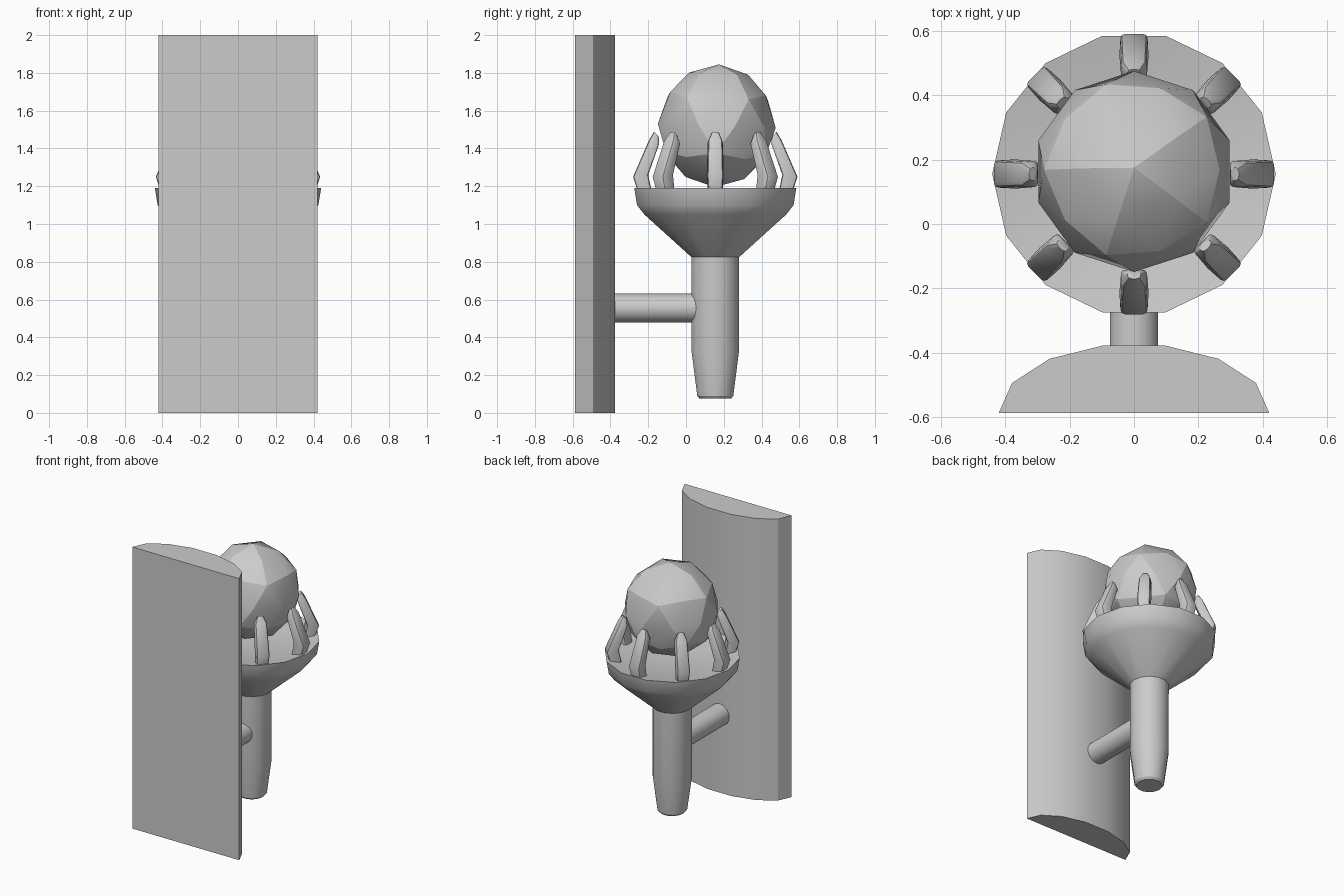
import bpy, bmesh
from math import pi, sin, cos, radians
from mathutils import Matrix, Vector

if "Cube" in bpy.data.objects:
    bpy.data.objects.remove(bpy.data.objects["Cube"])

SIDES = 14
CY = 0.155          # y of the torch axis


def finish(name, bm, smooth_angle=30):
    bmesh.ops.recalc_face_normals(bm, faces=bm.faces[:])
    me = bpy.data.meshes.new(name)
    bm.to_mesh(me)
    bm.free()
    ob = bpy.data.objects.new(name, me)
    bpy.context.collection.objects.link(ob)
    if smooth_angle:
        bpy.ops.object.select_all(action='DESELECT')
        ob.select_set(True)
        bpy.context.view_layer.objects.active = ob
        bpy.ops.object.shade_smooth_by_angle(angle=radians(smooth_angle))
    return ob


def loft(bm, rings):
    for a, b in zip(rings, rings[1:]):
        n = len(a)
        for i in range(n):
            j = (i + 1) % n
            bm.faces.new((a[i], a[j], b[j], b[i]))
    bm.faces.new(rings[0][::-1])
    bm.faces.new(rings[-1])


def lathe(name, profile):
    bm = bmesh.new()
    rings = [[bm.verts.new((r * cos(2 * pi * i / SIDES), CY + r * sin(2 * pi * i / SIDES), z))
              for i in range(SIDES)] for r, z in profile]
    loft(bm, rings)
    return finish(name, bm)


# Wall plate: half of a flattened 14-gon, extruded upward
bm = bmesh.new()
half = [(0.42 * cos(2 * pi * i / SIDES), -0.587 + 0.216 * sin(2 * pi * i / SIDES))
        for i in range(SIDES // 2 + 1)]
loft(bm, [[bm.verts.new((x, y, z)) for x, y in half] for z in (0, 2)])
finish("wall_plate", bm)

# Support arm between plate and handle
bm = bmesh.new()
bmesh.ops.create_cone(bm, cap_ends=True, segments=SIDES, radius1=0.077, radius2=0.077, depth=0.50,
                      matrix=Matrix.Translation((0, -0.15, 0.555)) @ Matrix.Rotation(pi / 2, 4, 'X'))
finish("support_arm", bm)

# Tapered handle and shallow cup
lathe("handle", [(0.085, 0.075), (0.098, 0.09), (0.128, 0.32), (0.13, 0.85)])
lathe("cup", [(0.13, 0.825), (0.385, 1.05), (0.425, 1.10), (0.44, 1.19), (0.26, 1.155), (0.10, 1.14)])

# Faceted globe: original icosahedron edges stay sharp
bm = bmesh.new()
bmesh.ops.create_icosphere(bm, subdivisions=2, radius=1)
for f in bm.faces:
    f.smooth = True
for e in bm.edges:
    e.smooth = not any(len(v.link_edges) == 5 for v in e.verts)
bm.transform(Matrix.Translation((0, 0.163, 1.52)) @ Matrix.Rotation(radians(-2), 4, 'X')
             @ Matrix.Rotation(pi, 4, 'Z') @ Matrix.Diagonal((0.312, 0.312, 0.325, 1)))
finish("globe", bm, None)

# Eight bent claws: (inner r, inner z, outer r, outer z, half width)
sections = [(0.330, 1.14, 0.400, 1.14, 0.038),
            (0.355, 1.26, 0.435, 1.25, 0.046),
            (0.297, 1.425, 0.350, 1.445, 0.041),
            (0.300, 1.465, 0.325, 1.488, 0.022)]
for k in range(8):
    bm = bmesh.new()
    rings = [[bm.verts.new(p) for p in ((ri, -w, zi), (ro, -w * 0.9, zo), (ro, w * 0.9, zo), (ri, w, zi))]
             for ri, zi, ro, zo, w in sections]
    loft(bm, rings)
    long_edges = [e for e in bm.edges if abs(e.verts[0].co.z - e.verts[1].co.z) > 0.03]
    bmesh.ops.bevel(bm, geom=long_edges, offset=0.013, segments=2, profile=0.5, affect='EDGES')
    bm.transform(Matrix.Translation((0, CY, 0)) @ Matrix.Rotation(k * pi / 4, 4, 'Z'))
    finish(f"claw_{k + 1}", bm, 40)
